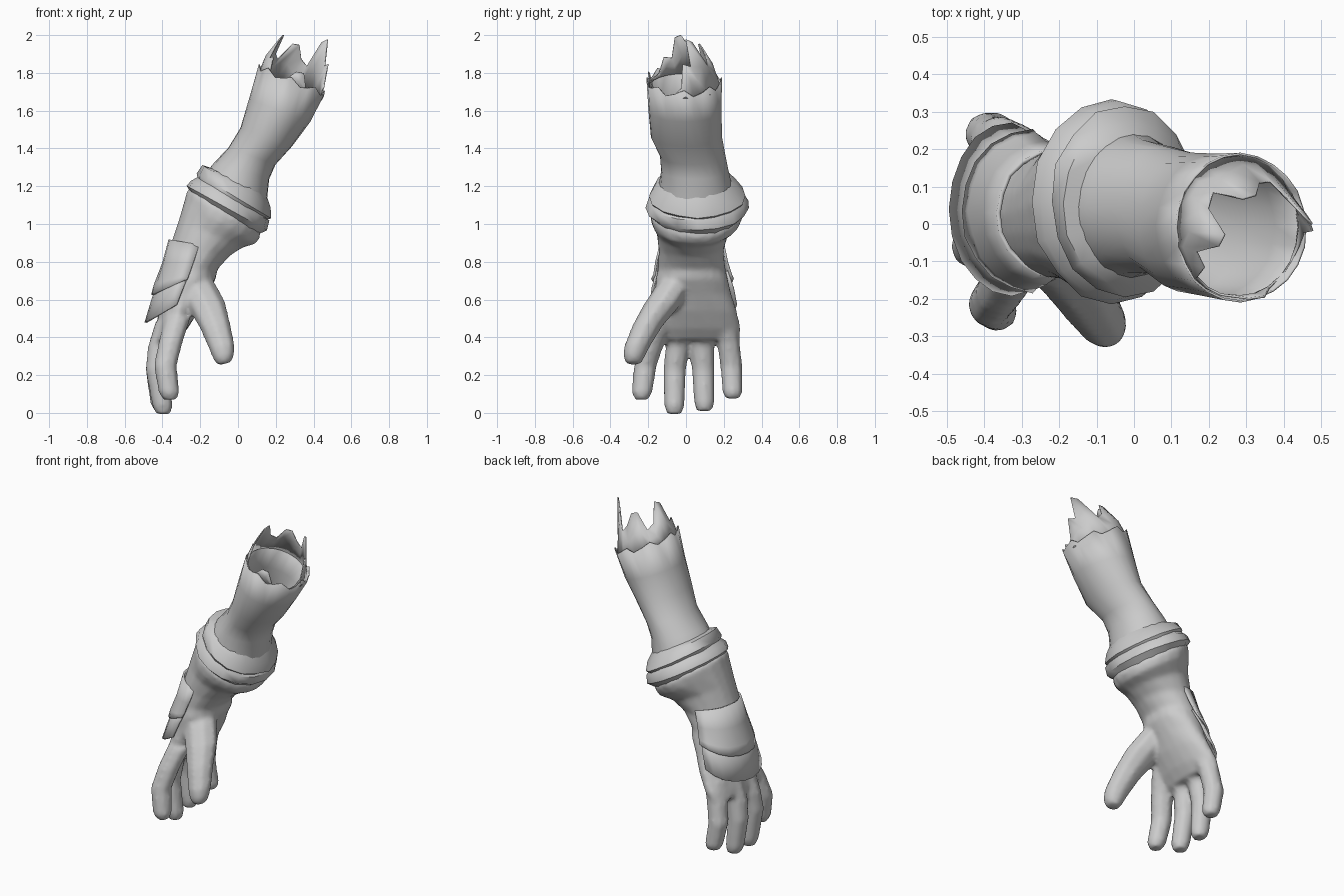
import bpy, math, random
from mathutils import Vector

random.seed(4)


def ring_points(ring, n, arc=None, rough=0.0):
    """Elliptical section: centre, in-plane radius, y radius, tilt about y in degrees."""
    cx, cy, cz, ru, rv, tilt = ring
    t = math.radians(tilt)
    a0, a1 = arc or (0, 360)
    pts = []
    for i in range(n + 1 if arc else n):
        a = math.radians(a0 + (a1 - a0) * i / n)
        k = 1 + random.uniform(-rough, rough)
        u, v = ru * k * math.cos(a), rv * k * math.sin(a)
        pts.append(Vector((cx + u * math.cos(t), cy + v, cz + u * math.sin(t))))
    return pts


def smooth(ob, angle):
    bpy.ops.object.select_all(action='DESELECT')
    bpy.context.view_layer.objects.active = ob
    ob.select_set(True)
    bpy.ops.object.shade_smooth_by_angle(angle=math.radians(angle))


def skin(name, rows, closed=True, caps=False, thick=0.0, angle=50):
    n = len(rows[0])
    verts = [p for row in rows for p in row]
    faces = []
    for j in range(len(rows) - 1):
        for i in range(n if closed else n - 1):
            k = (i + 1) % n
            faces.append((j * n + i, (j + 1) * n + i, (j + 1) * n + k, j * n + k))
    if caps:
        b = (len(rows) - 1) * n
        faces.append(tuple(range(n)))
        faces.append(tuple(b + i for i in reversed(range(n))))
    me = bpy.data.meshes.new(name)
    me.from_pydata(verts, [], faces)
    ob = bpy.data.objects.new(name, me)
    bpy.context.collection.objects.link(ob)
    if thick:
        m = ob.modifiers.new("thickness", 'SOLIDIFY')
        m.thickness = thick
        m.offset = 0
    smooth(ob, angle)
    return ob


def loft(name, rings, n=16, arc=None, rough=0.0, **kw):
    return skin(name, [ring_points(r, n, arc, rough) for r in rings], closed=arc is None, **kw)


# Sleeve: hollow tube down to the elbow
N = 24
sleeve = [(0.285, -0.01, 1.755, 0.187, 0.195, -22), (0.22, -0.005, 1.60, 0.168, 0.19, -20),
          (0.15, 0.0, 1.46, 0.143, 0.185, -20), (0.075, 0.035, 1.36, 0.13, 0.17, -20),
          (0.02, 0.045, 1.28, 0.15, 0.175, -16), (-0.01, 0.05, 1.20, 0.175, 0.19, -22),
          (-0.05, 0.05, 1.10, 0.18, 0.2, -30)]
rows = [ring_points(r, N, rough=0.015) for r in sleeve]
for i, p in enumerate(rows[0]):
    p.z += (0.02, -0.015, 0.0)[i % 3]
skin("sleeve", rows, thick=0.006)

# Ragged torn lining standing above the sleeve rim, high on the back (+y) side
tear = [0.06, 0.19, 0.17, 0.31, 0.28, 0.13, 0.15, 0.21, 0.20, 0.10, 0.12, 0.22,
        0.20, 0.09, 0.10, 0.02, 0.01, 0.0, 0.08, 0.09, 0.01, 0.0, 0.0, 0.02]
base = ring_points((0.275, -0.008, 1.73, 0.178, 0.187, -22), N)
mid, lip = [], []
for p, h in zip(base, tear):
    inward = Vector((0.31, -0.06, 1.76)) - p
    inward.z = 0
    mid.append(p + Vector((0.20, -0.08, 0.95)) * h * 0.5 + inward * 0.5 * h)
    tip = p + Vector((0.36, -0.2, 0.95)) * h + inward * 1.1 * h
    tip.z = min(tip.z, 2.0)
    lip.append(tip)
skin("torn_lining", [lip, mid, base], thick=0.006)

# Rolled double cuff below the elbow
loft("upper_cuff_roll", [(0.01, 0.05, 1.225, 0.155, 0.18, -26), (-0.01, 0.055, 1.20, 0.215, 0.22, -32),
                         (-0.025, 0.06, 1.15, 0.23, 0.255, -31), (-0.04, 0.06, 1.12, 0.20, 0.235, -31)],
     rough=0.025)
loft("lower_cuff_roll", [(-0.03, 0.06, 1.15, 0.20, 0.235, -31), (-0.045, 0.06, 1.125, 0.232, 0.268, -27),
                         (-0.06, 0.06, 1.085, 0.24, 0.272, -29), (-0.075, 0.06, 1.045, 0.20, 0.22, -33)],
     rough=0.025)

# Glove: flared forearm, narrow wrist, flattened palm
glove = [loft("glove", [
    (-0.05, 0.055, 1.10, 0.19, 0.22, -31), (-0.075, 0.055, 1.055, 0.228, 0.25, -33),
    (-0.095, 0.05, 1.01, 0.22, 0.235, -32), (-0.145, 0.035, 0.95, 0.185, 0.19, -24),
    (-0.20, 0.025, 0.86, 0.158, 0.172, -10), (-0.25, 0.03, 0.76, 0.142, 0.178, 0),
    (-0.26, 0.03, 0.70, 0.145, 0.195, 4), (-0.285, 0.04, 0.62, 0.125, 0.205, 6),
    (-0.315, 0.05, 0.53, 0.108, 0.222, 6), (-0.355, 0.06, 0.44, 0.088, 0.232, 4),
    (-0.385, 0.06, 0.385, 0.068, 0.225, 0)], n=20, rough=0.015, caps=True)]

# Fingers and thumb as tapered tubes: x, y, z, radius, tilt
fingers = {
    "index_finger": [(-0.32, -0.12, 0.50, 0.07), (-0.355, -0.175, 0.38, 0.066),
                     (-0.385, -0.215, 0.25, 0.062), (-0.365, -0.233, 0.11, 0.057),
                     (-0.36, -0.235, 0.07, 0.038)],
    "middle_finger": [(-0.37, -0.03, 0.48, 0.07), (-0.415, -0.045, 0.35, 0.064),
                      (-0.43, -0.06, 0.23, 0.062), (-0.40, -0.062, 0.04, 0.056),
                      (-0.395, -0.062, -0.006, 0.04)],
    "ring_finger": [(-0.37, 0.09, 0.48, 0.07), (-0.415, 0.087, 0.35, 0.064),
                    (-0.43, 0.092, 0.23, 0.062), (-0.41, 0.097, 0.05, 0.056),
                    (-0.405, 0.097, 0.01, 0.04)],
    "little_finger": [(-0.34, 0.19, 0.50, 0.07), (-0.375, 0.225, 0.37, 0.062),
                      (-0.395, 0.24, 0.25, 0.06), (-0.37, 0.246, 0.11, 0.055),
                      (-0.365, 0.246, 0.075, 0.038)],
    "thumb": [(-0.25, -0.03, 0.74, 0.07), (-0.215, -0.07, 0.66, 0.10), (-0.16, -0.135, 0.56, 0.098),
              (-0.12, -0.205, 0.46, 0.082), (-0.085, -0.26, 0.35, 0.07),
              (-0.075, -0.275, 0.30, 0.06), (-0.07, -0.278, 0.26, 0.04)],
}
for name, path in fingers.items():
    t = 15 if name == "thumb" else 0
    glove.append(loft(name, [(x, y, z, r, r, t) for x, y, z, r in path], n=8, caps=True))

# Fuse the hand into one soft surface
bpy.ops.object.select_all(action='DESELECT')
for ob in glove:
    ob.select_set(True)
hand = glove[0]
bpy.context.view_layer.objects.active = hand
bpy.ops.object.join()
bpy.ops.object.mode_set(mode='EDIT')
bpy.ops.mesh.select_all(action='SELECT')
bpy.ops.mesh.normals_make_consistent(inside=False)
bpy.ops.object.mode_set(mode='OBJECT')
rm = hand.modifiers.new("fuse", 'REMESH')
rm.mode = 'VOXEL'
rm.voxel_size = 0.014
rm.use_smooth_shade = True
sm = hand.modifiers.new("soften", 'SMOOTH')
sm.factor = 0.5
sm.iterations = 5

# Overlapping plates on the back of wrist and hand, tucked under at the top
back = (88, 272)
loft("forearm_plate", [(-0.21, 0.03, 0.89, 0.155, 0.165, -10), (-0.24, 0.03, 0.80, 0.16, 0.185, 4),
                       (-0.265, 0.035, 0.73, 0.178, 0.20, 16), (-0.275, 0.035, 0.705, 0.195, 0.212, 24)],
     n=10, arc=back, rough=0.02, thick=0.012)
loft("hand_plate", [(-0.26, 0.03, 0.75, 0.145, 0.185, 8), (-0.295, 0.035, 0.66, 0.165, 0.21, 20),
                    (-0.33, 0.04, 0.57, 0.18, 0.225, 30)],
     n=10, arc=back, rough=0.02, thick=0.012)
